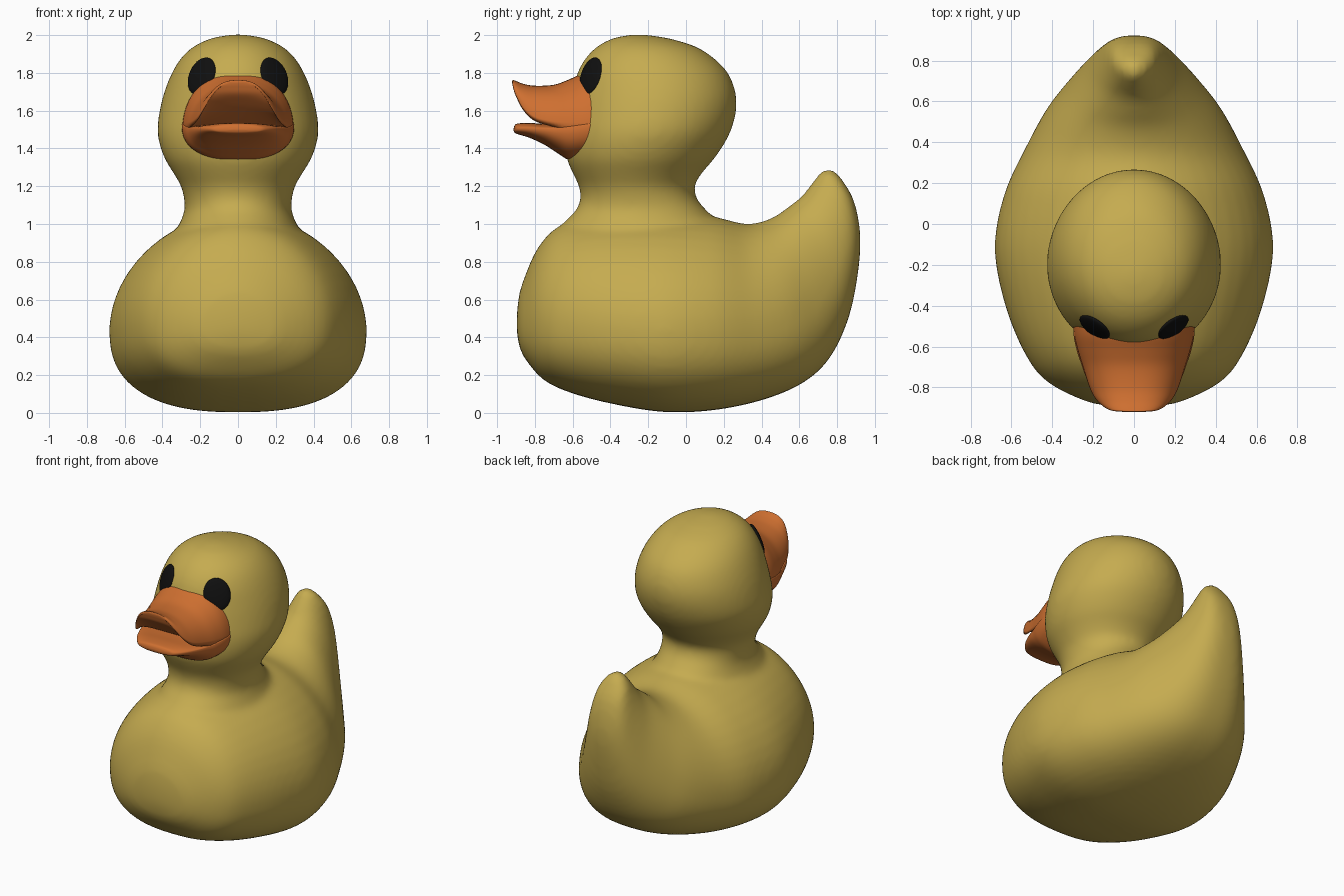
import bpy, bmesh, math
from mathutils import Vector, Matrix
from mathutils.bvhtree import BVHTree

if "Cube" in bpy.data.objects:
    bpy.data.objects.remove(bpy.data.objects["Cube"])


def material(name, rgb):
    m = bpy.data.materials.new(name)
    m.diffuse_color = (*rgb, 1)
    m.use_nodes = True
    m.node_tree.nodes["Principled BSDF"].inputs["Base Color"].default_value = m.diffuse_color
    return m


def spline(rows, steps=5):
    """Catmull-Rom interpolation of rows of numbers."""
    out = []
    for i in range(len(rows) - 1):
        a, b, c, d = (rows[max(0, min(len(rows) - 1, i + k))] for k in (-1, 0, 1, 2))
        for s in range(steps):
            t = s / steps
            out.append([0.5 * (2*q + (r-p)*t + (2*p-5*q+4*r-s4)*t*t + (3*q-p-3*r+s4)*t**3)
                        for p, q, r, s4 in zip(a, b, c, d)])
    return out + [list(rows[-1])]


def loft(bm, rings):
    """Skin closed rings of equal length and cap both ends."""
    vs = [[bm.verts.new(p) for p in r] for r in rings]
    faces = [bm.faces.new(vs[0]), bm.faces.new(vs[-1])]
    n = len(vs[0])
    for a, b in zip(vs, vs[1:]):
        for i in range(n):
            j = (i + 1) % n
            faces.append(bm.faces.new((a[i], a[j], b[j], b[i])))
    bmesh.ops.recalc_face_normals(bm, faces=faces)


def finish(name, bm, mat):
    me = bpy.data.meshes.new(name)
    bm.to_mesh(me)
    bm.free()
    me.materials.append(mat)
    me.shade_smooth()
    ob = bpy.data.objects.new(name, me)
    bpy.context.collection.objects.link(ob)
    return ob


def power(v, e):
    return math.copysign(abs(v) ** e, v)


N = 48
ANGLES = [2 * math.pi * i / N for i in range(N)]


def body_ring(row):
    """Upright, tilting section between a bottom and a top point."""
    by, bz, ty, tz, w = row
    pts = []
    for a in ANGLES:
        c, s = math.cos(a), math.sin(a)
        e = 2 / 1.9 if s > 0 else 2 / 2.5
        f = 0.41 + (0.59 if s > 0 else 0.41) * power(s, e)
        pts.append((max(w, 0.004) * power(c, e), by + (ty - by) * f, bz + (tz - bz) * f))
    return pts


def head_ring(row):
    z, front, back, w = row
    return [(w * math.cos(a), (front + back) / 2 + (back - front) / 2 * math.sin(a), z)
            for a in ANGLES]


yellow = material("yellow", (0.56, 0.41, 0.08))
orange = material("orange", (0.62, 0.16, 0.03))
black = material("black", (0.005, 0.005, 0.005))

# Body with raised tail: bottom y, z, top y, z, half width
BODY = [(-.897, .45, -.897, .48, .01), (-.888, .38, -.89, .58, .13), (-.86, .30, -.865, .69, .25),
        (-.76, .18, -.78, .88, .43), (-.62, .11, -.65, 1.0, .535), (-.40, .05, -.40, 1.05, .63),
        (-.12, .005, -.12, 1.06, .682), (.15, .015, .14, 1.04, .635), (.41, .07, .32, 1.0, .53),
        (.62, .16, .45, 1.03, .43), (.76, .29, .54, 1.09, .33), (.86, .50, .615, 1.15, .24),
        (.912, .75, .665, 1.215, .175), (.922, .95, .695, 1.255, .135), (.89, 1.12, .72, 1.28, .10),
        (.83, 1.23, .75, 1.292, .05), (.79, 1.278, .77, 1.292, .01)]
# Neck and head: z, front y, back y, half width
HEAD = [(.90, -.70, .18, .36), (1.0, -.65, .17, .31), (1.07, -.585, .11, .284),
        (1.13, -.56, .06, .285), (1.2, -.567, .045, .302), (1.27, -.60, .085, .342),
        (1.34, -.63, .145, .385), (1.42, -.64, .20, .415), (1.5, -.635, .24, .427),
        (1.6, -.62, .266, .415), (1.7, -.60, .262, .39), (1.8, -.575, .222, .35),
        (1.88, -.53, .145, .30), (1.94, -.47, .05, .235), (1.98, -.395, -.08, .15),
        (1.996, -.33, -.17, .08), (2.004, -.26, -.24, .01)]
bm = bmesh.new()
loft(bm, [body_ring(r) for r in spline(BODY)])
loft(bm, [head_ring(r) for r in spline(HEAD)])
body = finish("body", bm, yellow)
remesh = body.modifiers.new("fuse", 'REMESH')
remesh.mode = 'VOXEL'
remesh.voxel_size = 0.02
remesh.use_smooth_shade = True
soft = body.modifiers.new("soften", 'SMOOTH')
soft.factor = 0.5
soft.iterations = 10


# Bill halves: y, half width, edge z, upper z, lower z at the middle
def bill_ring(row, top_e, low_e):
    y, w, ze, zt, zb = row
    pts = []
    for a in ANGLES:
        c, s = math.cos(a), math.sin(a)
        z = ze + (zt - ze) * s ** top_e if s >= 0 else ze + (zb - ze) * (-s) ** low_e
        pts.append((w * power(c, 0.85), y, z))
    return pts


UPPER = [(-.45, .295, 1.50, 1.81, 1.47), (-.54, .293, 1.50, 1.80, 1.48), (-.62, .275, 1.505, 1.765, 1.49),
         (-.70, .25, 1.515, 1.737, 1.53), (-.80, .218, 1.545, 1.732, 1.60), (-.86, .185, 1.60, 1.742, 1.65),
         (-.90, .14, 1.675, 1.757, 1.69), (-.915, .10, 1.72, 1.762, 1.725), (-.92, .04, 1.75, 1.757, 1.745)]
LOWER = [(-.45, .297, 1.53, 1.58, 1.35), (-.54, .296, 1.52, 1.56, 1.34), (-.62, .28, 1.51, 1.54, 1.34),
         (-.68, .26, 1.505, 1.53, 1.375), (-.75, .235, 1.505, 1.53, 1.42), (-.83, .195, 1.505, 1.535, 1.457),
         (-.89, .145, 1.503, 1.532, 1.475), (-.907, .10, 1.50, 1.522, 1.483), (-.913, .04, 1.50, 1.505, 1.495)]
for name, rows, te, le in (("upper_bill", UPPER, 1, 1), ("lower_bill", LOWER, 1, .8)):
    bm = bmesh.new()
    loft(bm, [bill_ring(r, te, le) for r in spline(rows)])
    finish(name, bm, orange)

# Eyes: flat ovals laid on the head surface
tree = BVHTree.FromObject(body, bpy.context.evaluated_depsgraph_get())
for side, name in ((-1, "right_eye"), (1, "left_eye")):
    spot, normal, _, _ = tree.ray_cast(Vector((side * .197, -2, 1.785)), Vector((0, 1, 0)))
    up = Vector((-side * .2, 0, 1))
    across = up.cross(normal).normalized()
    up = normal.cross(across)
    turn = Matrix((across, up, normal)).transposed().to_4x4()
    bm = bmesh.new()
    bmesh.ops.create_uvsphere(bm, u_segments=32, v_segments=16, radius=1)
    bmesh.ops.transform(bm, verts=bm.verts,
                        matrix=Matrix.Translation(spot - normal * .008) @ turn @ Matrix.Diagonal((.085, .105, .022, 1)))
    finish(name, bm, black)
